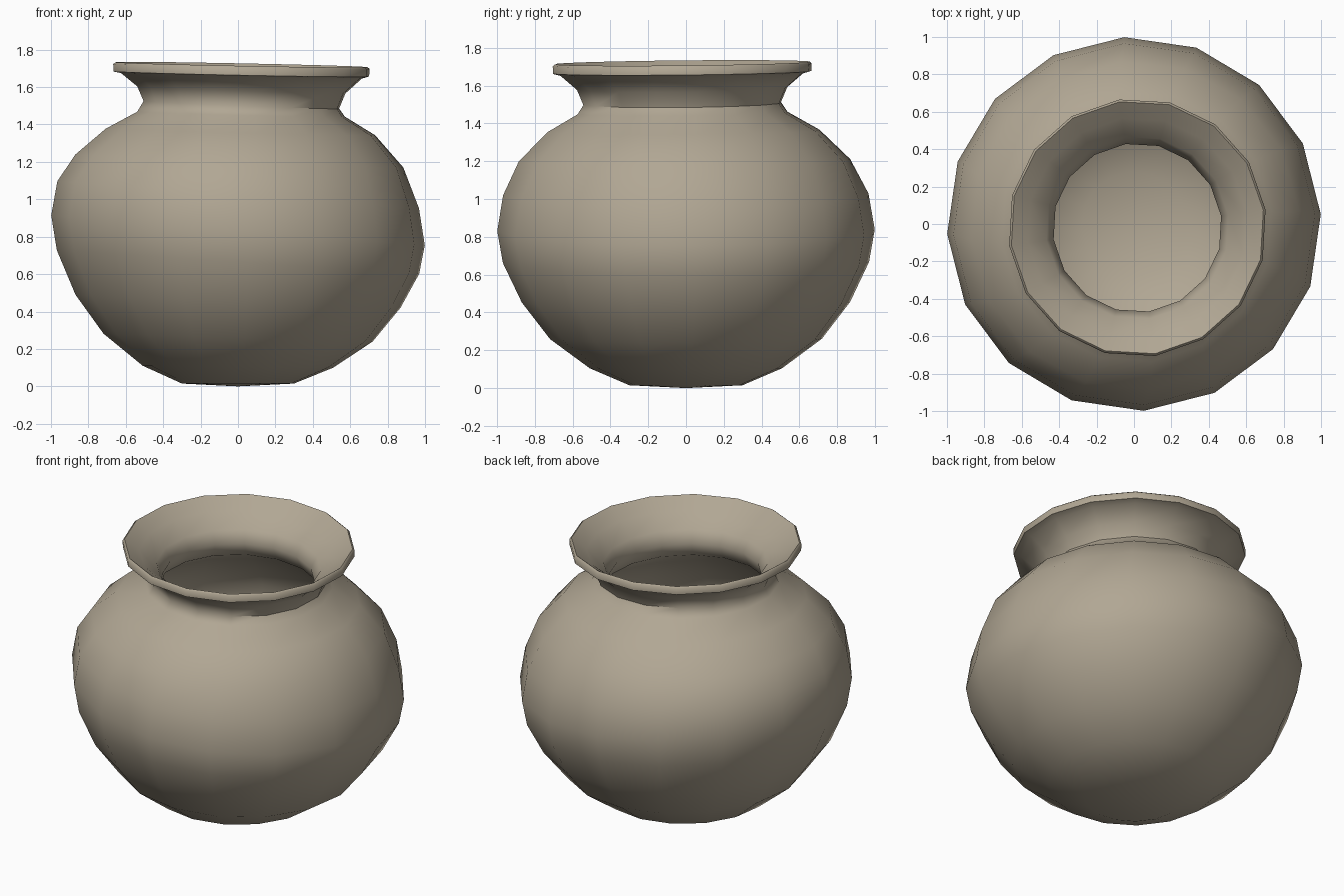
import bpy, bmesh, math

if "Cube" in bpy.data.objects:
    bpy.data.objects.remove(bpy.data.objects["Cube"])

SIDES = 16
clay = bpy.data.materials.new("clay")
clay.diffuse_color = (0.44, 0.385, 0.295, 1)
clay.use_nodes = True
clay.node_tree.nodes["Principled BSDF"].inputs["Base Color"].default_value = clay.diffuse_color

# Pot rings: radius, height, sideways lean of the ring
outer = [(0.30, 0.015, 0.0), (0.51, 0.105, 0.01), (0.72, 0.26, 0.03), (0.87, 0.455, 0.04),
         (0.97, 0.665, 0.065), (1.0, 0.835, 0.08), (0.968, 1.025, 0.075), (0.88, 1.205, 0.04),
         (0.725, 1.36, 0.025), (0.56, 1.455, 0.025), (0.528, 1.505, 0.04), (0.562, 1.585, 0.035),
         (0.65, 1.66, 0.025)]
lip = [(0.69, 1.67, 0.02), (0.692, 1.71, 0.02), (0.68, 1.72, 0.02)]
inner = [(0.59, 1.655, 0.025), (0.49, 1.575, 0.03), (0.452, 1.50, 0.035), (0.49, 1.41, 0.03),
         (0.66, 1.30, 0.03), (0.81, 1.16, 0.04), (0.89, 1.01, 0.06), (0.92, 0.83, 0.07),
         (0.89, 0.69, 0.06), (0.80, 0.50, 0.04), (0.66, 0.32, 0.03), (0.47, 0.18, 0.01),
         (0.28, 0.095, 0.0)]

bm = bmesh.new()


def ring(r, z, lean):
    # neck and rim sit slightly off centre and twisted from the body
    t = min(max((z - 1.0) / 0.5, 0), 1)
    verts = []
    for i in range(SIDES):
        a = 2 * math.pi * i / SIDES + math.radians(3 + 5 * t)
        x, y = r * math.cos(a), r * math.sin(a)
        verts.append(bm.verts.new((x + 0.018 * t, y - 0.02 * t, z - lean * x + 0.01 * t * y)))
    return verts


rings = [ring(*p) for p in outer + lip + inner]
for lo, hi in zip(rings, rings[1:]):
    for i in range(SIDES):
        j = (i + 1) % SIDES
        bm.faces.new((lo[i], lo[j], hi[j], hi[i]))


# Base and inside floor
def cap(loop, z):
    c = bm.verts.new((0, 0, z))
    for i in range(SIDES):
        bm.faces.new((loop[i], loop[(i + 1) % SIDES], c))


cap(rings[0], 0.0)
cap(rings[-1], 0.085)
bmesh.ops.recalc_face_normals(bm, faces=bm.faces)

mesh = bpy.data.meshes.new("pot")
bm.to_mesh(mesh)
bm.free()
mesh.materials.append(clay)
pot = bpy.data.objects.new("pot", mesh)
bpy.context.collection.objects.link(pot)
bpy.context.view_layer.objects.active = pot
pot.select_set(True)
bpy.ops.object.shade_smooth_by_angle(angle=math.radians(55))
